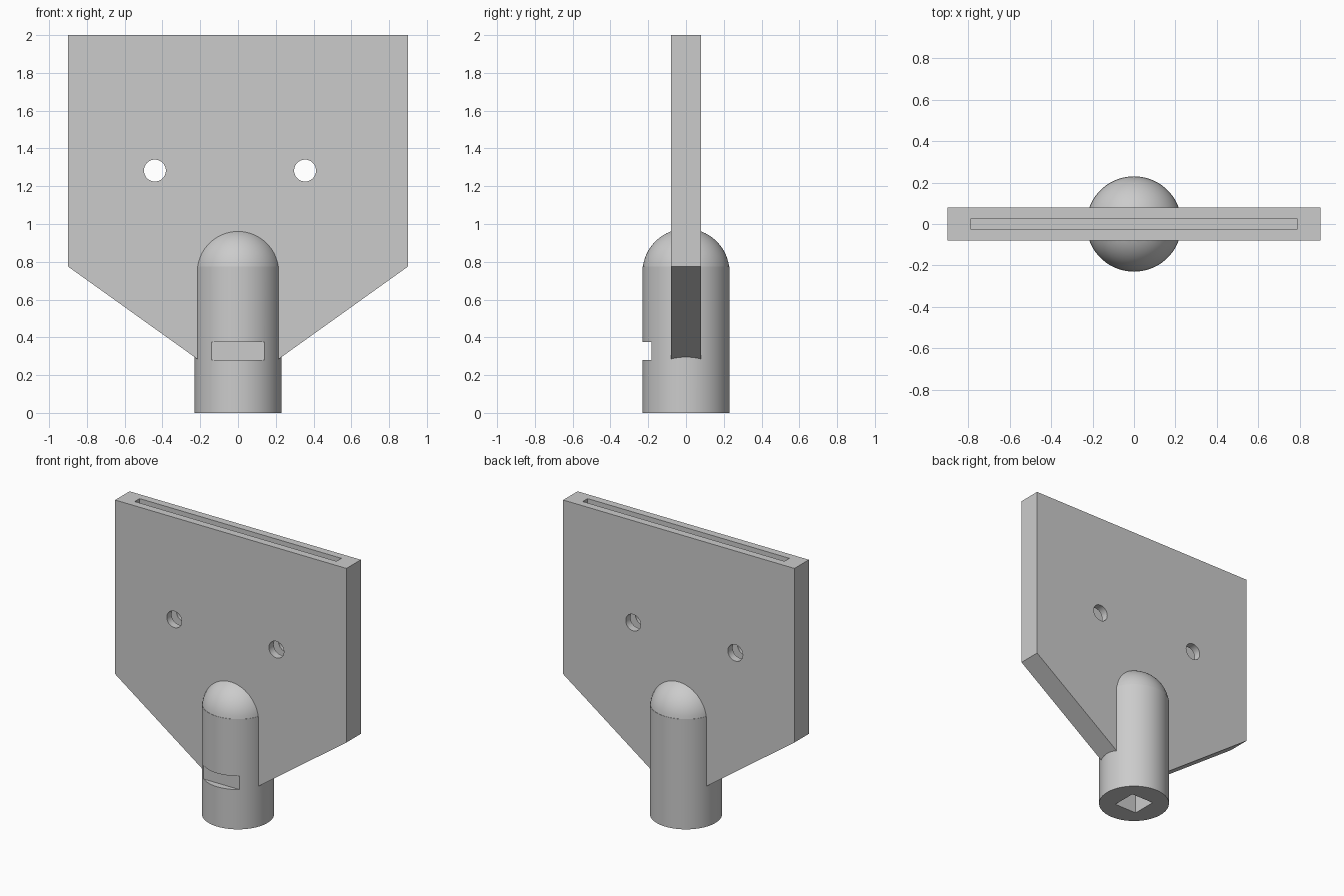
import bpy, bmesh, math
from mathutils import Matrix

cube = bpy.data.objects.get("Cube")
if cube:
    bpy.data.objects.remove(cube, do_unlink=True)

grey = bpy.data.materials.new("plain grey")
grey.use_nodes = True
grey.diffuse_color = (0.6, 0.6, 0.6, 1)
grey.node_tree.nodes["Principled BSDF"].inputs["Base Color"].default_value = (0.6, 0.6, 0.6, 1)


def add_object(name, bm):
    bmesh.ops.recalc_face_normals(bm, faces=bm.faces)
    mesh = bpy.data.meshes.new(name)
    bm.to_mesh(mesh)
    bm.free()
    mesh.materials.append(grey)
    obj = bpy.data.objects.new(name, mesh)
    bpy.context.collection.objects.link(obj)
    return obj


def box(name, x0, x1, y0, y1, z0, z1):
    bm = bmesh.new()
    centre = ((x0 + x1) / 2, (y0 + y1) / 2, (z0 + z1) / 2)
    size = Matrix.Diagonal((x1 - x0, y1 - y0, z1 - z0, 1))
    bmesh.ops.create_cube(bm, size=1, matrix=Matrix.Translation(centre) @ size)
    return add_object(name, bm)


def drill(name, x, z, radius):
    bm = bmesh.new()
    place = Matrix.Translation((x, 0, z)) @ Matrix.Rotation(math.pi / 2, 4, 'X')
    bmesh.ops.create_cone(bm, cap_ends=True, segments=48, radius1=radius,
                          radius2=radius, depth=1, matrix=place)
    return add_object(name, bm)


def combine(target, tool, operation):
    """Apply one boolean, then discard the tool."""
    tool.hide_render = True
    mod = target.modifiers.new(operation.title(), 'BOOLEAN')
    mod.operation, mod.object, mod.solver = operation, tool, 'EXACT'
    bpy.context.view_layer.objects.active = target
    bpy.ops.object.modifier_apply(modifier=mod.name)
    bpy.data.objects.remove(tool, do_unlink=True)


# Flat panel, tapered towards the post
half = [(0.9, 2), (0.9, 0.775), (0.19, 0.267)]
outline = half + [(-x, z) for x, z in reversed(half)]
bm = bmesh.new()
face = bm.faces.new([bm.verts.new((x, -0.08, z)) for x, z in outline])
extruded = bmesh.ops.extrude_face_region(bm, geom=[face])["geom"]
bmesh.ops.translate(bm, vec=(0, 0.16, 0),
                    verts=[v for v in extruded if isinstance(v, bmesh.types.BMVert)])
panel = add_object("panel_on_post", bm)

# Round post with a domed top, turned from a profile
R, SHOULDER, CENTRE, STEPS = 0.23, 0.775, 0.745, 16
profile = [(0, 0), (R, 0), (R, SHOULDER)]
start = math.asin((SHOULDER - CENTRE) / R)
for i in range(STEPS + 1):
    a = start + (math.pi / 2 - start) * i / STEPS
    profile.append((R * math.cos(a), CENTRE + R * math.sin(a)))
profile[-1] = (0, CENTRE + R)
bm = bmesh.new()
verts = [bm.verts.new((r, 0, z)) for r, z in profile]
edges = [bm.edges.new(pair) for pair in zip(verts, verts[1:])]
bmesh.ops.spin(bm, geom=verts + edges, cent=(0, 0, 0), axis=(0, 0, 1),
               angle=math.tau, steps=80, use_duplicate=False)
bmesh.ops.remove_doubles(bm, verts=bm.verts, dist=0.0001)
post = add_object("post", bm)
combine(panel, post, 'UNION')

# Card slot, screw holes, front notch and square socket
cutters = [
    box("card_slot", -0.785, 0.785, -0.027, 0.027, 0.8, 2.1),
    drill("right_hole", -0.44, 1.283, 0.058),
    drill("left_hole", 0.355, 1.283, 0.058),
    box("front_notch", -0.3, 0.3, -0.4, -0.183, 0.28, 0.375),
    box("square_socket", -0.087, 0.087, -0.087, 0.087, -0.1, 0.25),
]
for cutter in cutters:
    combine(panel, cutter, 'DIFFERENCE')

# Smooth curved faces, keep hard edges
bpy.ops.object.select_all(action='DESELECT')
panel.select_set(True)
bpy.context.view_layer.objects.active = panel
bpy.ops.object.shade_smooth_by_angle(angle=math.radians(25))
